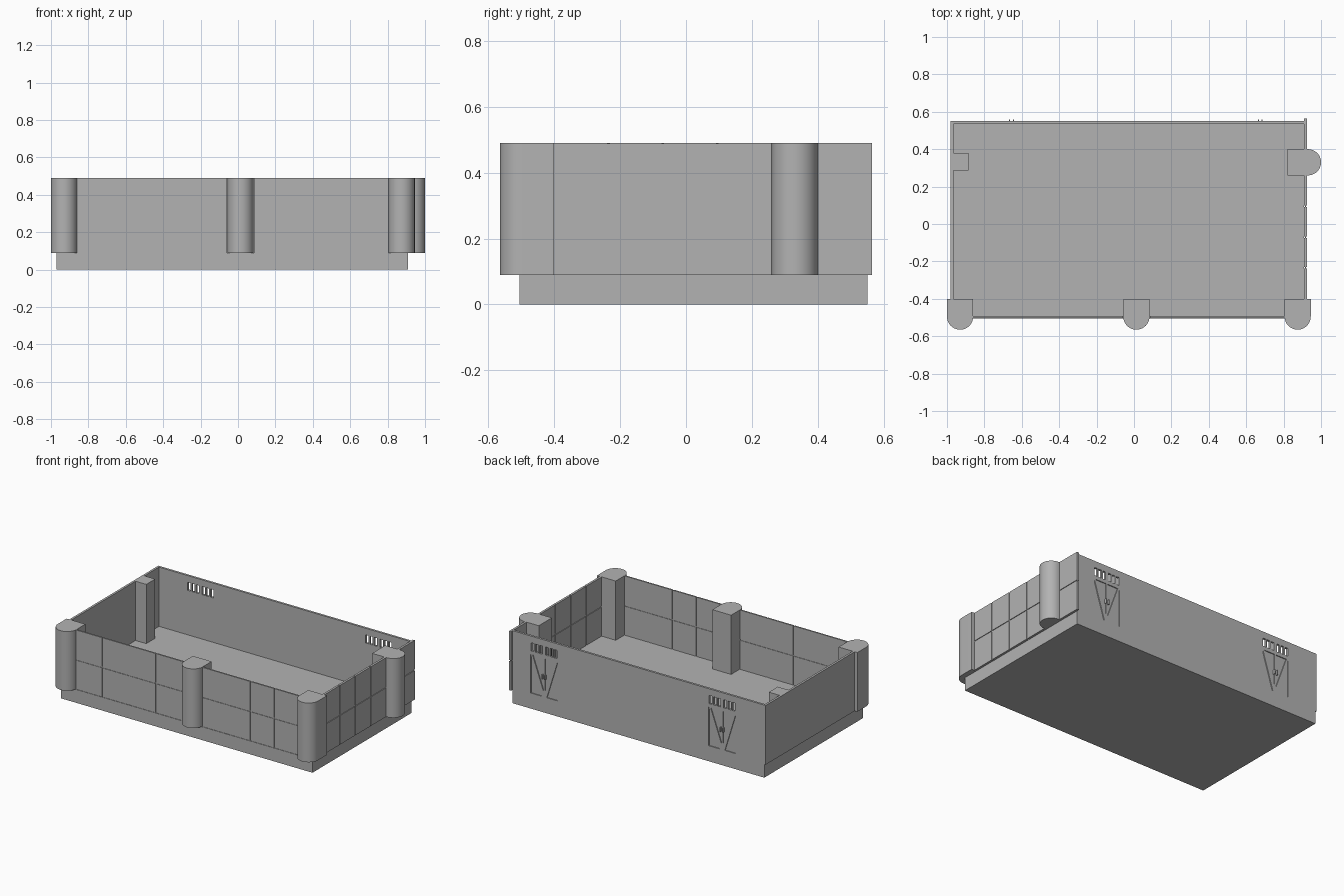
import bpy, bmesh, math
from mathutils import Vector

if "Cube" in bpy.data.objects:
    bpy.data.objects.remove(bpy.data.objects["Cube"])

grey = bpy.data.materials.new("stone_grey")
grey.use_nodes = True
grey.diffuse_color = (0.45, 0.45, 0.45, 1)
grey.node_tree.nodes["Principled BSDF"].inputs["Base Color"].default_value = (0.45, 0.45, 0.45, 1)

FLOOR, TOP, MID = 0.09, 0.49, 0.29
BACK = 0.55


def finish(bm, name):
    bmesh.ops.recalc_face_normals(bm, faces=bm.faces)
    mesh = bpy.data.meshes.new(name)
    bm.to_mesh(mesh)
    bm.free()
    obj = bpy.data.objects.new(name, mesh)
    bpy.context.collection.objects.link(obj)
    mesh.materials.append(grey)
    return obj


def prism(bm, outline, offset):
    """Extrude a flat outline of 3D points along an offset."""
    face = bm.faces.new([bm.verts.new(p) for p in outline])
    new = bmesh.ops.extrude_face_region(bm, geom=[face])["geom"]
    verts = [g for g in new if isinstance(g, bmesh.types.BMVert)]
    bmesh.ops.translate(bm, verts=verts, vec=Vector(offset))


def add_box(bm, x, y, z):
    outline = [(x[0], y[0], z[0]), (x[1], y[0], z[0]), (x[1], y[1], z[0]), (x[0], y[1], z[0])]
    prism(bm, outline, (0, 0, z[1] - z[0]))


def box(name, x, y, z):
    bm = bmesh.new()
    add_box(bm, x, y, z)
    return finish(bm, name)


def pillar(name, cx, cy, radius, depth, angle):
    """Half-round pillar whose curved side points along the angle."""
    steps = 24
    local = [(radius * math.sin(math.pi * i / steps), radius * math.cos(math.pi * i / steps))
             for i in range(steps + 1)]
    local += [(-depth, -radius), (-depth, radius)]
    c, s = math.cos(angle), math.sin(angle)
    bm = bmesh.new()
    prism(bm, [(cx + u * c - v * s, cy + u * s + v * c, FLOOR) for u, v in local],
          (0, 0, TOP - FLOOR))
    obj = finish(bm, name)
    bpy.ops.object.select_all(action="DESELECT")
    obj.select_set(True)
    bpy.context.view_layer.objects.active = obj
    bpy.ops.object.shade_smooth_by_angle(angle=math.radians(30))


def panel_wall(name, start, end, across, count, along_x):
    """Thin wall with two rows of panels divided by narrow seams."""
    seam = 0.004
    bm = bmesh.new()

    def piece(span, thick, z):
        add_box(bm, span if along_x else thick, thick if along_x else span, z)

    inset = (across[1] - across[0]) * 0.3
    piece((start, end), (across[0] + inset, across[1] - inset), (FLOOR, TOP - 0.001))
    step = (end - start) / count
    for i in range(count):
        a = start + i * step + (seam if i else 0)
        b = start + (i + 1) * step - (seam if i < count - 1 else 0)
        piece((a, b), across, (FLOOR, MID - seam))
        piece((a, b), across, (MID + seam, TOP))
    finish(bm, name)


# Base slab and solid walls
box("base", (-0.97, 0.91), (-0.505, BACK), (0, FLOOR))
box("right_wall", (-0.98, -0.965), (-0.41, BACK - 0.015), (FLOOR, TOP))
box("right_wall_pilaster", (-0.966, -0.885), (0.285, 0.38), (FLOOR, TOP))
back_wall = box("back_wall", (-0.98, 0.915), (BACK - 0.015, BACK), (FLOOR, TOP))

# Panelled walls
panel_wall("front_wall_right", -0.86, -0.06, (-0.502, -0.492), 4, True)
panel_wall("front_wall_left", 0.085, 0.805, (-0.502, -0.492), 4, True)
panel_wall("left_wall_front", -0.40, 0.26, (0.91, 0.925), 4, False)
panel_wall("left_wall_back", 0.40, 0.565, (0.91, 0.925), 1, False)

# Half-round pillars
for label, x in (("right", -0.93), ("middle", 0.013), ("left", 0.875)):
    pillar("front_pillar_" + label, x, -0.495, 0.07, 0.095, -math.pi / 2)
pillar("left_wall_pillar", 0.93, 0.33, 0.07, 0.11, 0)

# Recessed door panels and window slots, cut from the back wall
cut = bmesh.new()
handles = bmesh.new()
low, high = FLOOR + 0.015, 0.365
for door_x in (-0.655, 0.675):
    for side in (-1, 1):
        inner, outer = door_x + side * 0.006, door_x + side * 0.10
        brace = side * 0.014
        for tri in ([(outer, high), (outer, low), (inner + brace, low)],
                    [(inner, high), (inner, low + 0.04), (outer - brace, high)]):
            prism(cut, [(x, BACK + 0.01, z) for x, z in tri], (0, -0.016, 0))
        for i in range(3):
            x = door_x + side * (0.022 + i * 0.032)
            add_box(cut, (x - 0.011, x + 0.011), (BACK - 0.03, BACK + 0.03), (0.39, 0.445))
        x = door_x + side * 0.01
        add_box(handles, (x - 0.003, x + 0.003), (BACK - 0.008, BACK + 0.009), (0.225, 0.255))
finish(handles, "door_handles")
cutter = finish(cut, "door_cutter")
cutter.hide_render = True
cutter.hide_viewport = True
boolean = back_wall.modifiers.new("doors", "BOOLEAN")
boolean.operation = "DIFFERENCE"
boolean.solver = "EXACT"
boolean.object = cutter
